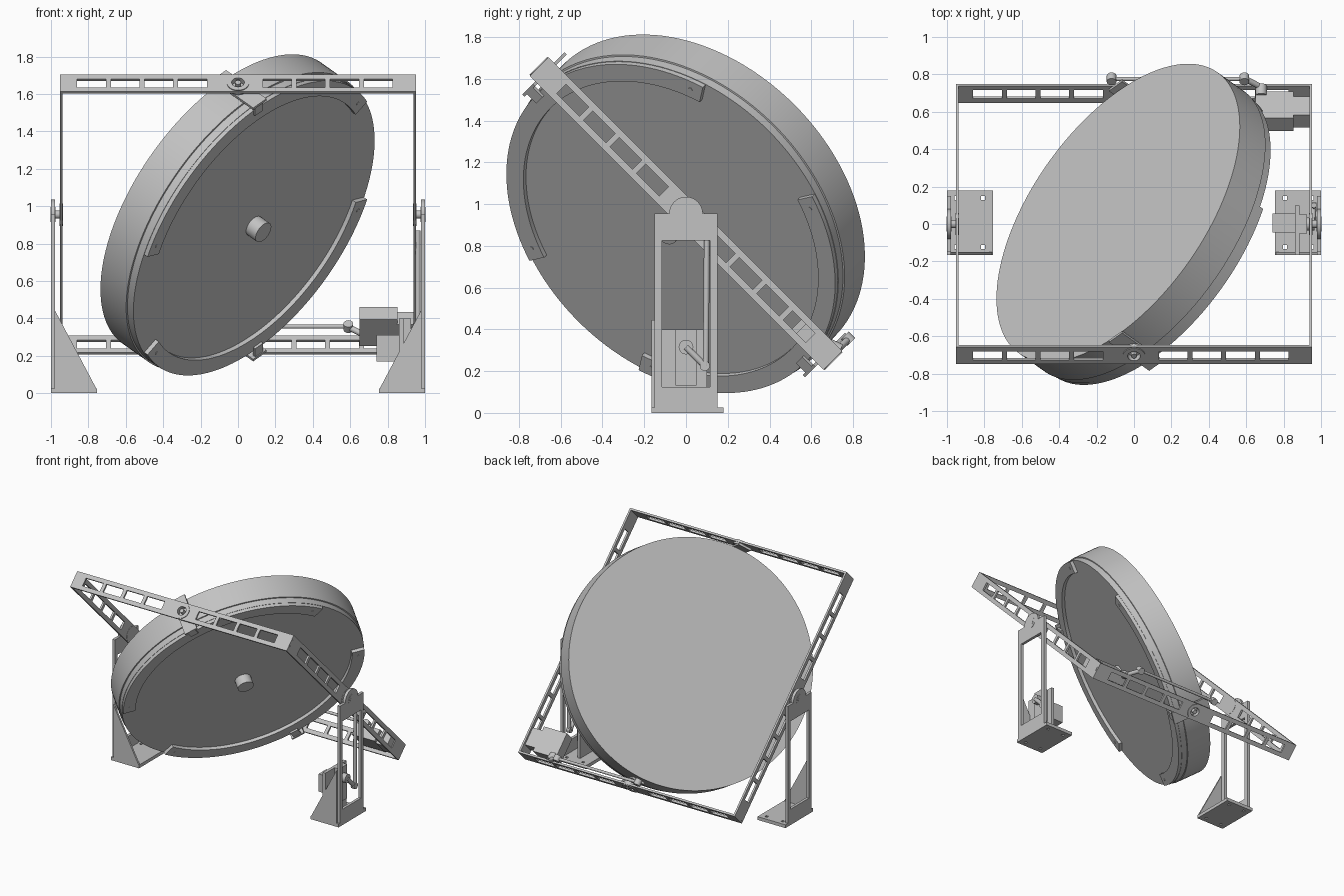
import bpy, bmesh
from math import radians, cos, sin, pi
from mathutils import Matrix, Vector

cube = bpy.data.objects.get("Cube")
if cube:
    bpy.data.objects.remove(cube, do_unlink=True)

grey = bpy.data.materials.new("plain grey")
grey.use_nodes = True
COLOUR = (0.54, 0.54, 0.54, 1)
grey.diffuse_color = COLOUR
grey.node_tree.nodes["Principled BSDF"].inputs["Base Color"].default_value = COLOUR

# Pivot spaces: the frame swings about x, the disc swings about the frame's y
WORLD = Matrix.Identity(4)
FRAME = Matrix.Translation((0, 0, 0.955)) @ Matrix.Rotation(radians(-45), 4, "X")
DISC = FRAME @ Matrix.Rotation(radians(-45), 4, "Y")
TURN = Matrix.Rotation(pi / 2, 4, "Z")      # local x -> y
LAY = Matrix.Rotation(-pi / 2, 4, "X")      # local z -> y
ACROSS = Matrix.Rotation(pi / 2, 4, "Y")    # local z -> x


def finish(name, bm, matrix, smooth=False):
    bmesh.ops.remove_doubles(bm, verts=bm.verts, dist=1e-5)
    bmesh.ops.recalc_face_normals(bm, faces=bm.faces)
    bm.transform(matrix)
    mesh = bpy.data.meshes.new(name)
    bm.to_mesh(mesh)
    bm.free()
    mesh.materials.append(grey)
    ob = bpy.data.objects.new(name, mesh)
    bpy.context.collection.objects.link(ob)
    if smooth:
        bpy.ops.object.select_all(action="DESELECT")
        ob.select_set(True)
        bpy.context.view_layer.objects.active = ob
        bpy.ops.object.shade_smooth_by_angle(angle=radians(30))
    return ob


def mirror(ob):
    ob.modifiers.new("other_side", "MIRROR").use_mirror_merge = False
    return ob


def box(name, low, high, matrix=WORLD):
    bm = bmesh.new()
    bmesh.ops.create_cube(bm, size=1)
    low, high = Vector(low), Vector(high)
    for v in bm.verts:
        v.co = (low + high) / 2 + v.co * (high - low)
    return finish(name, bm, matrix)


def panel(name, xs, zs, holes, thick, matrix):
    """Plate in the local xz plane with some grid cells left open."""
    bm = bmesh.new()
    grid = [[bm.verts.new((x, 0, z)) for z in zs] for x in xs]
    for i in range(len(xs) - 1):
        for j in range(len(zs) - 1):
            if (i, j) not in holes:
                bm.faces.new((grid[i][j], grid[i + 1][j], grid[i + 1][j + 1], grid[i][j + 1]))
    ob = finish(name, bm, matrix)
    solid = ob.modifiers.new("thickness", "SOLIDIFY")
    solid.thickness, solid.offset = thick, 0
    return ob


def lathe(name, profile, matrix, start=0, end=360, steps=32):
    """Turn a closed (radius, z) profile, all the way or as an arc."""
    full = end - start == 360
    bm = bmesh.new()
    rings = []
    for k in range(steps if full else steps + 1):
        a = radians(start + (end - start) * k / steps)
        rings.append([bm.verts.new((r * cos(a), r * sin(a), z)) for r, z in profile])
    n = len(profile)
    for k in range(steps):
        p, q = rings[k], rings[(k + 1) % len(rings)]
        for i in range(n):
            j = (i + 1) % n
            if profile[i][0] + profile[j][0] > 0:
                corners = [p[i], p[j]]
                corners += [q[j]] if profile[j][0] else []
                corners += [q[i]] if profile[i][0] else []
                bm.faces.new(corners)
    if not full:
        bm.faces.new(rings[0])
        bm.faces.new(rings[-1])
    return finish(name, bm, matrix, True)


def tube(r_in, r_out, z0, z1):
    return [(r_in, z0), (r_out, z0), (r_out, z1), (r_in, z1)]


def rod(name, a, b, radius, matrix=WORLD):
    a, b = Vector(a), Vector(b)
    aim = Matrix.Translation(a) @ (b - a).to_track_quat("Z", "Y").to_matrix().to_4x4()
    return lathe(name, tube(0, radius, 0, (b - a).length), matrix @ aim, steps=20)


# Tilted disc with a stepped rim and a hub underneath
lathe("disc", [(0, 0.12), (0.92, 0.12), (0.92, -0.074), (0.912, -0.076),
               (0.912, -0.121), (0, -0.121)], DISC, steps=128)
lathe("disc_hub", tube(0, 0.06, -0.192, -0.11), DISC)
for label, first, last in (("front", -156, -24), ("back", 24, 156)):
    lathe(label + "_retaining_arc", tube(0.815, 0.909, -0.146, -0.115), DISC, first, last, 56)
    for a in (radians(first + 4), radians(last - 4)):
        spot = DISC @ Matrix.Translation((0.862 * cos(a), 0.862 * sin(a), 0))
        lathe(label + "_arc_screw", tube(0, 0.01, -0.149, -0.13), spot, steps=12)

# Slotted frame plates: four slots each side of a pivot hole
HEIGHTS = [-0.064, -0.032, 0.032, 0.064]


def beam(name, reach, shift, matrix):
    right = [v + shift for k in range(4) for v in (0.15 + 0.18 * k, 0.303 + 0.18 * k)]
    left = [2 * shift - v for v in reversed(right)]
    xs = [-reach] + left + [-0.036, 0.036] + right + [reach]
    holes = {(i, 1) for i in range(1, len(xs) - 1, 2)}
    return panel(name, xs, HEIGHTS, holes, 0.015, matrix)


for label, side in (("front", -1), ("back", 1)):
    beam(label + "_beam", 0.952, -0.017, FRAME @ Matrix.Translation((0, side * 0.987, 0)))
    # Disc pivot and hanging bracket
    axis = FRAME @ (LAY if side > 0 else LAY.inverted())
    lathe(label + "_pivot_ring", tube(0.034, 0.06, 0.965, 1.0), axis)
    lathe(label + "_pivot_pin", tube(0, 0.016, 0.945, 1.0), axis)
    y = sorted((side * 0.942, side * 0.958))
    box(label + "_bracket", (-0.05, y[0], -0.165), (0.05, y[1], 0.14), DISC)
    y = sorted((side * 0.88, side * 0.945))
    box(label + "_bracket_foot", (-0.03, y[0], -0.16), (0.03, y[1], -0.144), DISC)
for label, side in (("right", -1), ("left", 1)):
    beam(label + "_beam", 0.98, 0, FRAME @ Matrix.Translation((side * 0.945, 0, 0)) @ TURN)

# Pair of stands
mirror(panel("stand_upright", [-0.15, -0.115, 0.115, 0.15], [0, 0.125, 0.825, 0.955], {(1, 1)},
             0.022, Matrix.Translation((0.989, 0, 0)) @ TURN))
pivot = Matrix.Translation((0, 0, 0.955)) @ ACROSS
mirror(lathe("side_pivot_ring", tube(0.02, 0.06, 0.936, 0.954), pivot))
mirror(lathe("stand_head", tube(0.04, 0.08, 0.978, 1.0), pivot))
mirror(lathe("stand_bearing", tube(0.022, 0.041, 0.976, 1.002), pivot))
mirror(lathe("stand_shaft", tube(0, 0.022, 0.936, 1.003), pivot))
mirror(panel("stand_base", [0.755, 0.797, 0.817, 0.94, 0.96, 1.0],
             [-0.165, -0.133, -0.113, 0.129, 0.149, 0.18],
             {(1, 1), (1, 3), (3, 1), (3, 3)}, 0.026, Matrix.Translation((0, 0, 0.013)) @ LAY))
bm = bmesh.new()
low = [bm.verts.new((x, -0.165, z)) for x, z in ((0.98, 0.02), (0.98, 0.445), (0.755, 0.02))]
face = bm.faces.new(low)
moved = bmesh.ops.extrude_face_region(bm, geom=[face])["geom"]
bmesh.ops.translate(bm, vec=(0, 0.015, 0), verts=[g for g in moved if isinstance(g, bmesh.types.BMVert)])
mirror(finish("stand_gusset", bm, WORLD))

# Motor at the foot of the left stand, with lever and push rod
box("stand_motor_plate", (0.86, -0.165, 0.02), (0.885, 0.1, 0.4))
box("stand_motor", (0.74, -0.045, 0.17), (0.87, 0.055, 0.31))
box("stand_motor_flange", (0.88, -0.05, 0.13), (0.925, 0.05, 0.4))
rod("stand_motor_horn", (0.92, 0, 0.315), (0.965, 0, 0.315), 0.035)
rod("stand_lever", (0.957, 0, 0.315), (0.957, 0.09, 0.225), 0.016)
rod("stand_lever_end", (0.945, 0.09, 0.225), (0.975, 0.09, 0.225), 0.024)
rod("stand_push_rod", (0.962, 0.095, 0.225), (0.962, 0.1, 0.87), 0.014)

# Motor in the frame corner, with lever and push rod
box("frame_motor", (0.65, 0.75, -0.045), (0.852, 0.95, 0.05), FRAME)
box("frame_motor_mount", (0.85, 0.78, -0.05), (0.945, 0.92, 0.045), FRAME)
rod("frame_motor_shaft", (0.68, 0.93, 0.04), (0.68, 0.985, 0.06), 0.03, FRAME)
rod("frame_lever", (0.68, 0.975, 0.06), (0.59, 0.975, 0.125), 0.016, FRAME)
rod("frame_push_rod", (-0.12, 0.972, 0.125), (0.59, 0.972, 0.125), 0.011, FRAME)
for x in (-0.12, 0.59):
    rod("frame_rod_end", (x, 0.95, 0.125), (x, 0.995, 0.125), 0.026, FRAME)
